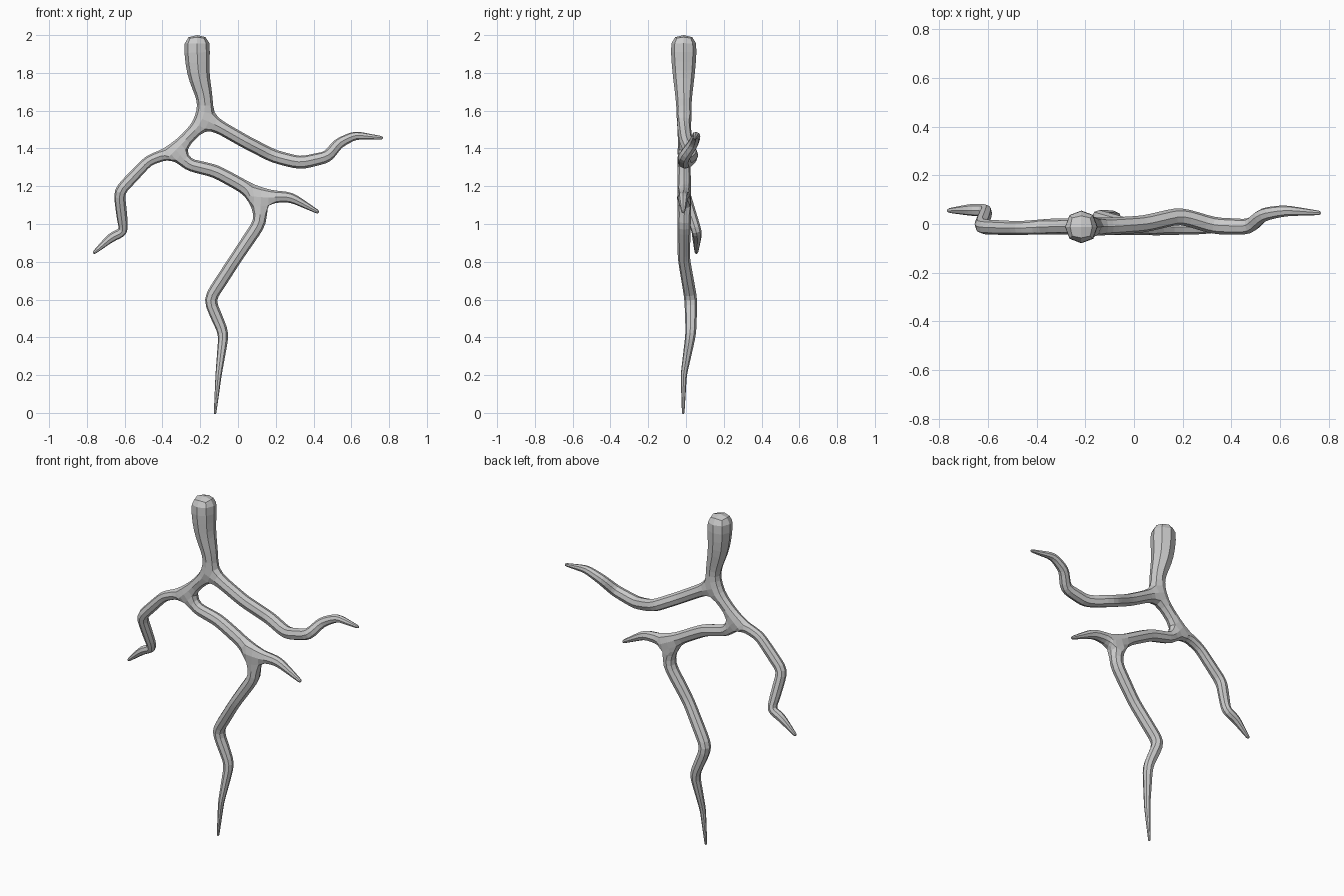
import bpy

cube = bpy.data.objects.get("Cube")
if cube:
    bpy.data.objects.remove(cube, do_unlink=True)

# Each limb is a path of nodes: x, y, z, radius
trunk = [(-0.217, -0.012, 2.008, 0.074), (-0.217, -0.012, 1.91, 0.075),
         (-0.212, -0.012, 1.8, 0.065), (-0.175, -0.012, 1.66, 0.046)]
upper_fork = [(-0.178, -0.01, 1.555, 0.04)]
long_arm = [(-0.1, -0.01, 1.515, 0.039), (0.04, 0, 1.435, 0.038),
            (0.19, 0.035, 1.358, 0.038), (0.33, -0.008, 1.322, 0.038),
            (0.475, -0.012, 1.355, 0.035), (0.53, 0.04, 1.427, 0.031),
            (0.62, 0.055, 1.47, 0.025), (0.77, 0.045, 1.455, 0.009)]
middle_fork = [(-0.25, -0.01, 1.475, 0.037), (-0.34, -0.01, 1.387, 0.034)]
hooked_arm = [(-0.475, -0.017, 1.335, 0.031), (-0.63, -0.012, 1.172, 0.034),
              (-0.605, 0.057, 0.96, 0.029), (-0.67, 0.058, 0.93, 0.027),
              (-0.768, 0.055, 0.843, 0.009)]
inner_limb = [(-0.265, -0.01, 1.315, 0.036), (-0.12, -0.01, 1.28, 0.038),
              (0, -0.01, 1.215, 0.039), (0.11, -0.01, 1.15, 0.038)]
side_twig = [(0.28, -0.015, 1.142, 0.03), (0.43, -0.015, 1.06, 0.01)]
tap_root = [(0.118, -0.01, 1.01, 0.039), (-0.01, -0.012, 0.82, 0.035),
            (-0.153, 0.026, 0.6, 0.037), (-0.075, 0.026, 0.42, 0.031),
            (-0.103, -0.012, 0.2, 0.018), (-0.122, -0.015, -0.008, 0.007)]

nodes, edges = [], []


def grow(path, parent=None):
    """Append a path to the skeleton and return the index of its end."""
    for node in path:
        nodes.append(node)
        if parent is not None:
            edges.append((parent, len(nodes) - 1))
        parent = len(nodes) - 1
    return parent


# Branching skeleton
upper = grow(upper_fork, grow(trunk))
grow(long_arm, upper)
middle = grow(middle_fork, upper)
grow(hooked_arm, middle)
lower = grow(inner_limb, middle)
grow(side_twig, lower)
grow(tap_root, lower)

mesh = bpy.data.meshes.new("branching_root")
mesh.from_pydata([node[:3] for node in nodes], edges, [])
root = bpy.data.objects.new("branching_root", mesh)
bpy.context.collection.objects.link(root)

# Faceted skin around the skeleton
skin = root.modifiers.new("skin", "SKIN")
skin.use_smooth_shade = False
for vert, node in zip(mesh.skin_vertices[0].data, nodes):
    vert.radius = (node[3], node[3])
mesh.skin_vertices[0].data[0].use_root = True
rounding = root.modifiers.new("rounding", "SUBSURF")
rounding.levels = rounding.render_levels = 1

# Single grey colour
grey = bpy.data.materials.new("root_grey")
grey.use_nodes = True
colour = (0.6, 0.6, 0.6, 1)
grey.diffuse_color = colour
grey.node_tree.nodes["Principled BSDF"].inputs["Base Color"].default_value = colour
mesh.materials.append(grey)
